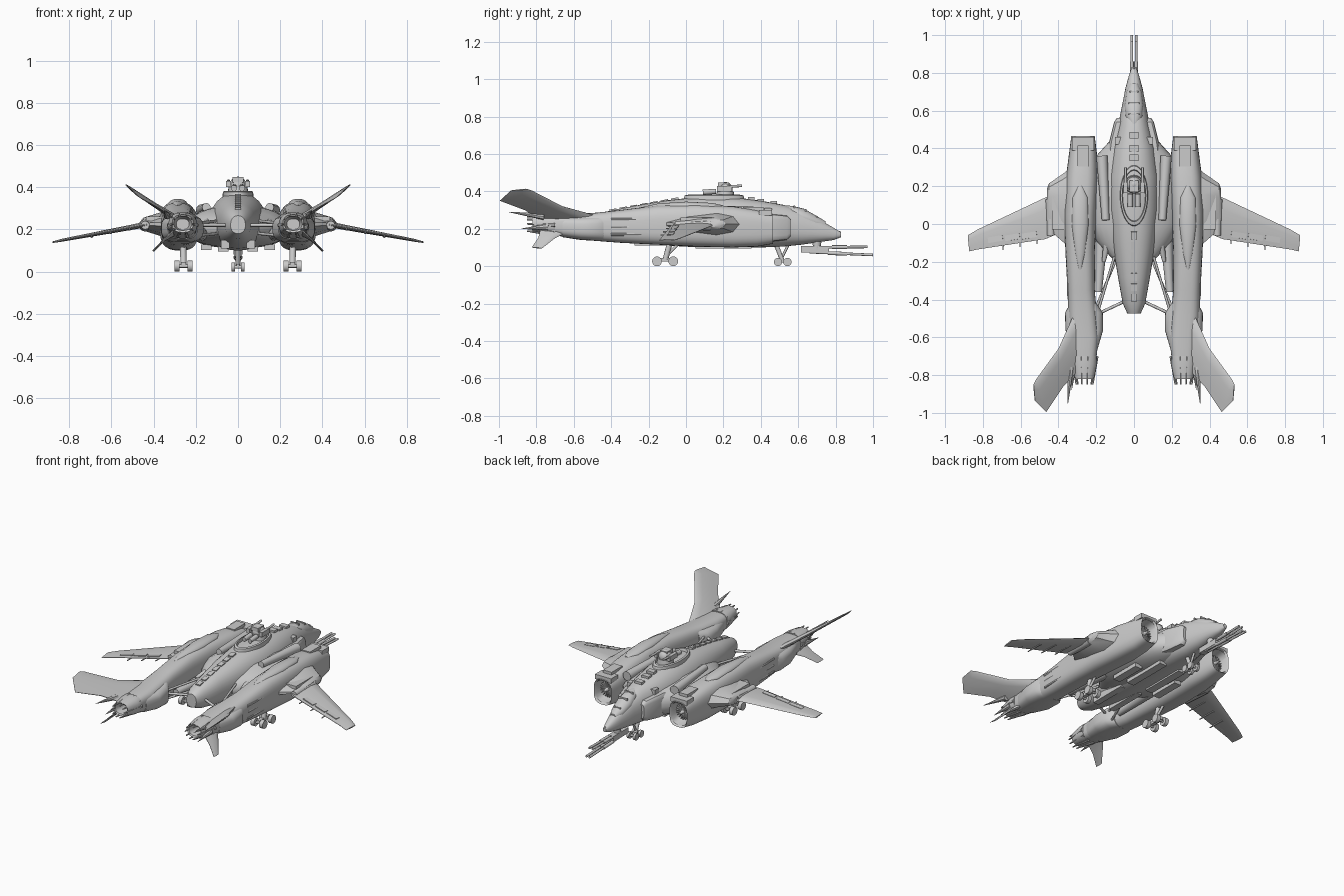
import bpy, bmesh, math, random
from mathutils import Vector, Matrix
from mathutils.bvhtree import BVHTree

random.seed(4)


def finish(name, bm, mirror=False, angle=32):
    bmesh.ops.recalc_face_normals(bm, faces=bm.faces)
    me = bpy.data.meshes.new(name)
    bm.to_mesh(me)
    me.shade_smooth()
    me.set_sharp_from_angle(angle=math.radians(angle))
    ob = bpy.data.objects.new(name, me)
    bpy.context.collection.objects.link(ob)
    if mirror:
        ob.modifiers.new("mirror", 'MIRROR').use_mirror_merge = False
    return ob


def skin(bm, rings):
    loops = [[bm.verts.new(p) for p in r] for r in rings]
    for a, b in zip(loops, loops[1:]):
        for i in range(len(a)):
            j = (i + 1) % len(a)
            bm.faces.new((a[i], a[j], b[j], b[i]))
    bm.faces.new(loops[0])
    bm.faces.new(loops[-1])


def loft(bm, sections, power=2.6, n=32):
    """Sections along y: (y, centre x, half width, bottom, middle, top)."""
    rings = []
    for y, cx, hw, zb, zm, zt in sections:
        ring = []
        for i in range(n):
            a = 2 * math.pi * i / n
            c, s = math.cos(a), math.sin(a)
            px = math.copysign(abs(c) ** (2 / power), c) * hw
            pz = math.copysign(abs(s) ** (2 / power), s)
            ring.append((cx + px, y, zm + pz * ((zt - zm) if s > 0 else (zm - zb))))
        rings.append(ring)
    skin(bm, rings)


def blade(bm, stations):
    """Spanwise stations: (leading point, trailing point, thickness)."""
    rings = []
    span = Vector(stations[-1][0]) - Vector(stations[0][0])
    for le, te, t in stations:
        le, te = Vector(le), Vector(te)
        up = span.cross(te - le).normalized()
        prof = [(0, 0), (.08, .35), (.3, .5), (.7, .35), (1, .08), (1, -.08), (.7, -.35), (.3, -.5), (.08, -.35)]
        rings.append([le.lerp(te, u) + up * v * t for u, v in prof])
    skin(bm, rings)


def box(bm, c, size, rot=None):
    m = Matrix.Translation(c) @ (rot or Matrix()) @ Matrix.Diagonal((*size, 1))
    bmesh.ops.create_cube(bm, size=1, matrix=m)


def rod(bm, a, b, r1, r2=None, n=12):
    a, b = Vector(a), Vector(b)
    m = Matrix.Translation((a + b) / 2) @ (b - a).to_track_quat('Z', 'Y').to_matrix().to_4x4()
    bmesh.ops.create_cone(bm, cap_ends=True, segments=n, radius1=r1, radius2=r1 if r2 is None else r2,
                          depth=(b - a).length, matrix=m)


def panels(name, src, count, ys, cx, cz, mirror=True, big=1.0):
    """Scatter thin raised plates over the surface of a hull."""
    tree, bm = BVHTree.FromBMesh(src), bmesh.new()
    for _ in range(count):
        a, y = random.uniform(0, 2 * math.pi), random.uniform(*ys)
        d = Vector((math.cos(a), 0, math.sin(a)))
        hit, nor, _i, _d = tree.ray_cast(Vector((cx, y, cz)) + d, -d)
        if hit is None or (not mirror and hit.x < 0) or abs(nor.y) > .6:
            continue
        tan = (Vector((0, 1, 0)) - nor * nor.y).normalized()
        rot = Matrix((tan.cross(nor), tan, nor)).transposed().to_4x4()
        box(bm, hit, (random.uniform(.008, .025) * big, random.uniform(.02, .09) * big, random.uniform(.004, .012)), rot)
    finish(name, bm, True)


# Central fuselage
fus = bmesh.new()
loft(fus, [(.83, 0, .012, .155, .168, .18), (.79, 0, .026, .14, .17, .205), (.72, 0, .045, .13, .18, .245),
           (.62, 0, .065, .115, .19, .298), (.52, 0, .085, .105, .2, .328), (.40, 0, .115, .1, .21, .35),
           (.25, 0, .135, .1, .22, .37), (.08, 0, .135, .1, .22, .372), (-.1, 0, .115, .11, .22, .352),
           (-.28, 0, .085, .13, .22, .322), (-.42, 0, .06, .155, .22, .293), (-.475, 0, .035, .18, .22, .265)], 2.3)
panels("fuselage_panels", fus, 130, (-.44, .6), 0, .22, mirror=False)
finish("fuselage", fus)

# Blended centre body joining the nacelles
bm = bmesh.new()
loft(bm, [(.46, 0, .11, .12, .2, .3), (.36, 0, .2, .11, .2, .3), (.2, 0, .24, .11, .2, .315),
          (.0, 0, .24, .115, .2, .31), (-.09, 0, .2, .13, .2, .29), (-.2, 0, .1, .15, .2, .27)], 2.3)
finish("centre_body", bm)

# Side pods, hollow at the intake and at the nozzle
nac = bmesh.new()
loft(nac, [(.34, .27, .04, .16, .2, .24), (.40, .27, .05, .14, .2, .26), (.455, .27, .055, .13, .2, .27),
           (.465, .27, .062, .12, .2, .28), (.38, .27, .073, .105, .2, .3), (.25, .275, .085, .1, .2, .32),
           (.05, .285, .085, .105, .21, .33), (-.15, .285, .078, .115, .21, .325), (-.35, .28, .072, .125, .21, .3),
           (-.48, .272, .076, .135, .215, .286), (-.6, .262, .075, .145, .215, .28), (-.72, .262, .062, .17, .22, .272)], 3)
panels("nacelle_panels", nac, 190, (-.7, .42), .275, .21)
finish("nacelle", nac, True)

# Rear collars, exhaust nozzles and their tooth plates
bm = bmesh.new()
loft(bm, [(-.42, .268, .07, .13, .21, .28), (-.47, .265, .1, .135, .205, .27), (-.56, .263, .1, .14, .205, .265),
          (-.66, .262, .07, .155, .21, .265)], 3)
finish("nacelle_collar", bm, True)
bm = bmesh.new()
loft(bm, [(-.70, .262, .068, .165, .22, .28), (-.74, .262, .068, .17, .22, .28), (-.82, .262, .05, .185, .228, .27),
          (-.815, .262, .042, .195, .228, .262), (-.73, .262, .03, .2, .225, .25)], 2.5, 20)
for i in range(10):
    a = 2 * math.pi * i / 10
    x, z = math.cos(a), math.sin(a)
    rod(bm, (.262 + x * .064, -.7, .22 + z * .052), (.262 + x * .044, -.85, .226 + z * .04), .012, .004, 6)
finish("exhaust_nozzle", bm, True)

# Intake hub and radial vanes
bm = bmesh.new()
rod(bm, (.27, .34, .2), (.27, .45, .2), .026, .006, 16)
for i in range(10):
    box(bm, (.27, .41, .2), (.1, .012, .004), Matrix.Rotation(math.pi * i / 10, 4, 'Y'))
box(bm, (.27, .425, .285), (.115, .07, .03))
box(bm, (.27, .36, .305), (.06, .11, .025))
finish("intake_fan", bm, True)

# Raised oval fairing and long side strakes on the nacelles
bm = bmesh.new()
loft(bm, [(.2, .285, .01, .29, .32, .325), (.14, .285, .04, .29, .32, .338), (0, .285, .045, .29, .32, .345),
          (-.15, .285, .03, .29, .31, .335), (-.24, .285, .008, .29, .31, .315)], 2, 20)
for z in (.17, .21, .25):
    rod(bm, (.352, .12, z), (.345, -.4, z), .011, .008, 8)
finish("nacelle_fairing", bm, True)

# Wing gloves and drooping wings
bm = bmesh.new()
blade(bm, [((.3, .34, .22), (.3, -.14, .22), .15), ((.37, .27, .225), (.37, -.1, .225), .11),
           ((.45, .215, .225), (.45, -.03, .225), .06), ((.46, .19, .225), (.46, -.02, .225), .035)])
rod(bm, (.44, .13, .22), (.44, -.06, .22), .03, .02, 12)
box(bm, (.4, .06, .25), (.07, .18, .02))
finish("wing_glove", bm, True)
bm = bmesh.new()
blade(bm, [((.40, .16, .228), (.40, -.05, .228), .03), ((.47, .14, .217), (.47, -.08, .215), .026),
           ((.83, -.03, .15), (.83, -.135, .148), .014), ((.88, -.06, .14), (.872, -.145, .138), .008)])
finish("wing", bm, True)
bm = bmesh.new()
for t in (.12, .37, .62):
    x, z = .47 + .36 * t, .217 - .068 * t
    box(bm, (x + .04, -.055 - .04 * t, z - .006), (.08, .03, .014), Matrix.Rotation(.19, 4, 'Y') @ Matrix.Rotation(-.16, 4, 'Z'))
    rod(bm, (x, .05 - .12 * t, z - .008), (x, -.1 - .06 * t, z - .008), .007, .003, 8)
finish("wing_flaps", bm, True)

# Upper tail fins, lower fins and trailing spikes
bm = bmesh.new()
blade(bm, [((.31, -.46, .265), (.31, -.79, .255), .03), ((.40, -.66, .32), (.375, -.86, .3), .022),
           ((.52, -.825, .405), (.465, -.995, .35), .012), ((.532, -.85, .413), (.525, -.935, .405), .006)])
blade(bm, [((.30, -.64, .18), (.31, -.78, .19), .025), ((.35, -.7, .15), (.35, -.79, .15), .014),
           ((.4, -.77, .095), (.405, -.825, .1), .006)])
rod(bm, (.335, -.76, .265), (.35, -.95, .29), .018, .001, 8)
rod(bm, (.32, -.74, .21), (.33, -.88, .2), .018, .001, 8)
finish("tail_fins", bm, True)

# Cross braces and inner pods between fuselage and nacelles
bm = bmesh.new()
rod(bm, (.03, -.4, .22), (.2, -.48, .22), .008)
rod(bm, (.1, -.16, .24), (.19, -.46, .23), .007)
rod(bm, (.1, -.2, .18), (.2, -.44, .17), .007)
rod(bm, (.17, -.04, .18), (.19, -.36, .18), .035, .02)
rod(bm, (.13, -.02, .25), (.16, -.2, .22), .026, .01)
finish("braces", bm, True)

# Cheek blocks, shoulder humps and belly equipment
bm = bmesh.new()
loft(bm, [(.56, .07, .022, .16, .21, .25), (.54, .075, .03, .14, .21, .27), (.44, .1, .03, .13, .21, .28),
          (.34, .12, .02, .14, .21, .28)], 4, 16)
box(bm, (.085, .44, .295), (.03, .04, .03))
box(bm, (.07, .2, .11), (.05, .3, .03))
box(bm, (.06, -.15, .13), (.04, .25, .04))
box(bm, (.15, .12, .115), (.05, .2, .025))
rod(bm, (.17, .36, .29), (.15, .02, .305), .03, .02, 12)
finish("side_equipment", bm, True)

# Cockpit canopy with frame bars, spine and nose probe
bm = bmesh.new()
loft(bm, [(.745, 0, .02, .2, .22, .24), (.7, 0, .04, .2, .235, .268), (.63, 0, .05, .22, .26, .307),
          (.57, 0, .045, .25, .29, .322), (.53, 0, .02, .27, .3, .325)], 2, 20)
for y, z, w in ((.7, .262, .05), (.64, .3, .06), (.58, .317, .06)):
    box(bm, (0, y, z), (w, .008, .014))
finish("canopy", bm)
bm = bmesh.new()
for y, z in ((.47, .342), (.4, .352), (.35, .362)):
    box(bm, (0, y, z), (.05, .035, .015))
for i in range(7):
    box(bm, (0, -.06 - i * .055, .358 - i * .0098), (.03, .04, .014), Matrix.Rotation(.17, 4, 'X'))
rod(bm, (0, .78, .18), (0, .825, .182), .008, .005)
finish("spine_details", bm)

# Oval turret well
bm = bmesh.new()
rings = []
for r, z in ((1.1, .345), (1.05, .378), (.92, .382), (.88, .36)):
    rings.append([(.068 * r * math.cos(a), .15 + .15 * r * math.sin(a), z)
                  for a in [2 * math.pi * i / 32 for i in range(32)]])
skin(bm, rings)
finish("turret_well", bm)

# Dorsal gun turret
bm = bmesh.new()
rod(bm, (0, .21, .36), (0, .21, .4), .05, .045, 20)
bmesh.ops.create_uvsphere(bm, u_segments=20, v_segments=10, radius=.04, matrix=Matrix.Translation((0, .21, .41)))
box(bm, (0, .2, .435), (.05, .06, .025))
for s in (-1, 1):
    box(bm, (s * .045, .205, .415), (.022, .08, .03))
    rod(bm, (s * .045, .22, .425), (s * .045, .3, .43), .007)
    rod(bm, (s * .02, .16, .4), (s * .02, .09, .395), .014)
finish("turret", bm)

# Chin cannon with long barrels
bm = bmesh.new()
rod(bm, (0, .7, .15), (0, .7, .08), .025, .02)
box(bm, (0, .69, .09), (.04, .15, .035))
for x in (-.011, .011):
    rod(bm, (x, .62, .1), (x, .97, .103), .007)
    rod(bm, (x, .66, .075), (x, 1.0, .06), .007)
    rod(bm, (x, .78, .102), (x, .86, .102), .01)
    rod(bm, (x, .76, .07), (x, .86, .066), .01)
finish("chin_cannon", bm)

# Main landing gear: two-axle bogies with paired wheels
bm = bmesh.new()
rod(bm, (.26, -.08, .15), (.258, -.11, .035), .015)
rod(bm, (.26, -.03, .13), (.258, -.1, .06), .008)
box(bm, (.258, -.11, .035), (.022, .11, .02))
for y in (-.155, -.068):
    rod(bm, (.22, y, .026), (.296, y, .026), .008)
    for x in (.227, .289):
        rod(bm, (x - .012, y, .026), (x + .012, y, .026), .026, n=20)
finish("main_gear", bm, True)

# Nose landing gear
bm = bmesh.new()
rod(bm, (0, .48, .12), (0, .515, .03), .012)
rod(bm, (0, .55, .12), (0, .515, .05), .007)
box(bm, (0, .515, .028), (.016, .06, .016))
for y in (.492, .542):
    rod(bm, (-.03, y, .022), (.03, y, .022), .007)
    for x in (-.022, .022):
        rod(bm, (x - .008, y, .022), (x + .008, y, .022), .022, n=20)
finish("nose_gear", bm)
